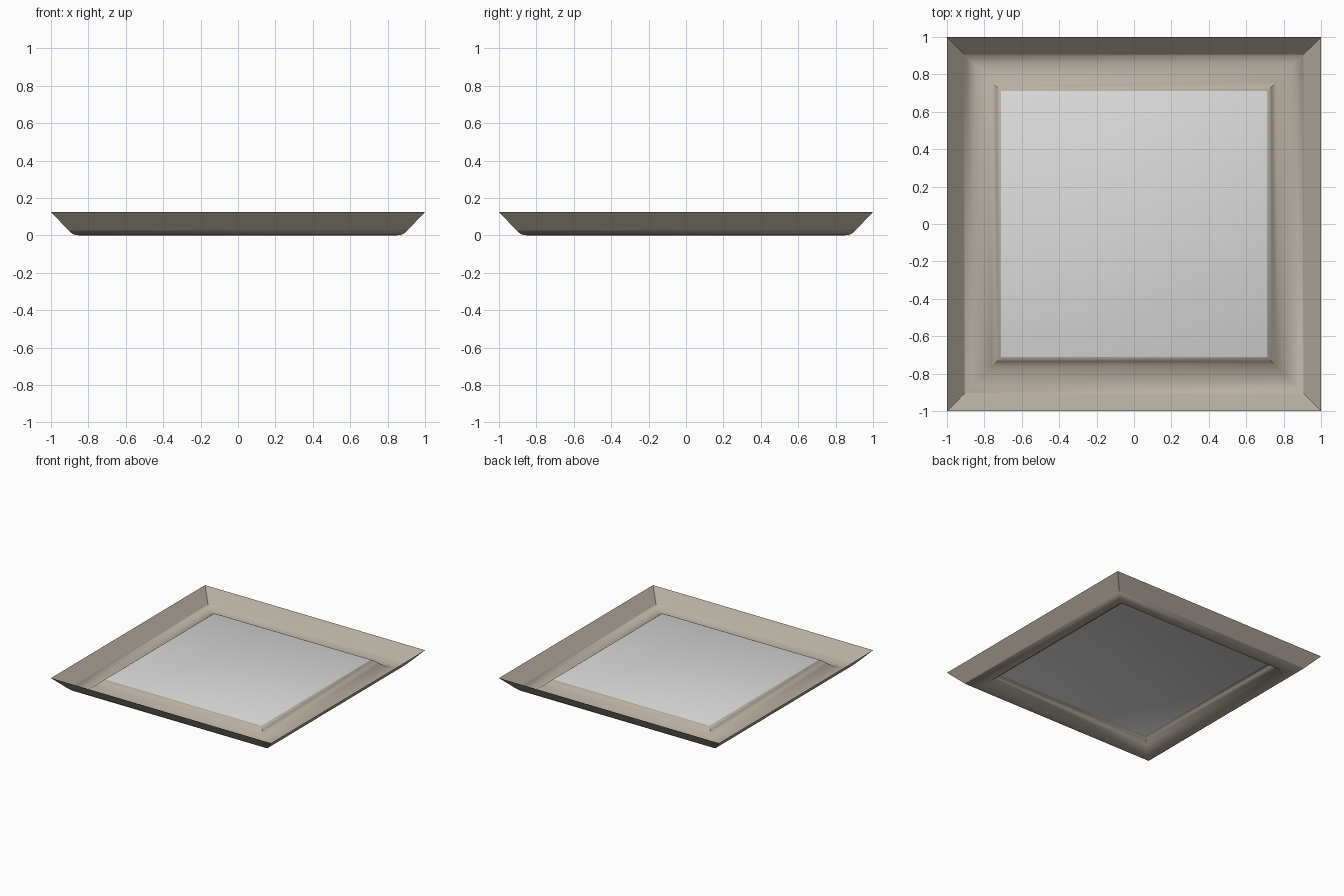
import bpy, bmesh, math

cube = bpy.data.objects.get("Cube")
if cube:
    bpy.data.objects.remove(cube)


def make_material(name, rgb):
    mat = bpy.data.materials.new(name)
    mat.use_nodes = True
    colour = (*rgb, 1.0)
    mat.diffuse_color = colour
    bsdf = next(n for n in mat.node_tree.nodes if n.type == 'BSDF_PRINCIPLED')
    bsdf.inputs["Base Color"].default_value = colour
    return mat


frame_colour = make_material("warm_beige", (0.48, 0.43, 0.36))
panel_colour = make_material("pale_grey", (0.72, 0.72, 0.72))

# Frame section as (half width, height): sloping rim, rounded foot, raised lip
profile = [(1.0, 0.125), (0.91, 0.03), (0.9, 0.02), (0.885, 0.008),
           (0.865, 0.001), (0.845, 0.0), (0.82, 0.005), (0.79, 0.018),
           (0.76, 0.04), (0.735, 0.062), (0.72, 0.075), (0.71, 0.08)]
corners = [(-1, -1), (1, -1), (1, 1), (-1, 1)]

# Sweep the section around the square, then close the middle with the panel
bm = bmesh.new()
rings = [[bm.verts.new((sx * d, sy * d, z)) for sx, sy in corners]
         for d, z in profile]
for outer, inner in zip(rings, rings[1:]):
    for i in range(4):
        j = (i + 1) % 4
        bm.faces.new((outer[i], outer[j], inner[j], inner[i]))
panel = bm.faces.new(rings[-1])
panel.material_index = 1

mesh = bpy.data.meshes.new("frame_with_panel")
bm.to_mesh(mesh)
bm.free()
mesh.materials.append(frame_colour)
mesh.materials.append(panel_colour)
obj = bpy.data.objects.new("frame_with_panel", mesh)
bpy.context.collection.objects.link(obj)

# Smooth the section while keeping the rim mitres sharp
bpy.ops.object.select_all(action='DESELECT')
obj.select_set(True)
bpy.context.view_layer.objects.active = obj
bpy.ops.object.shade_smooth_by_angle(angle=math.radians(55))
